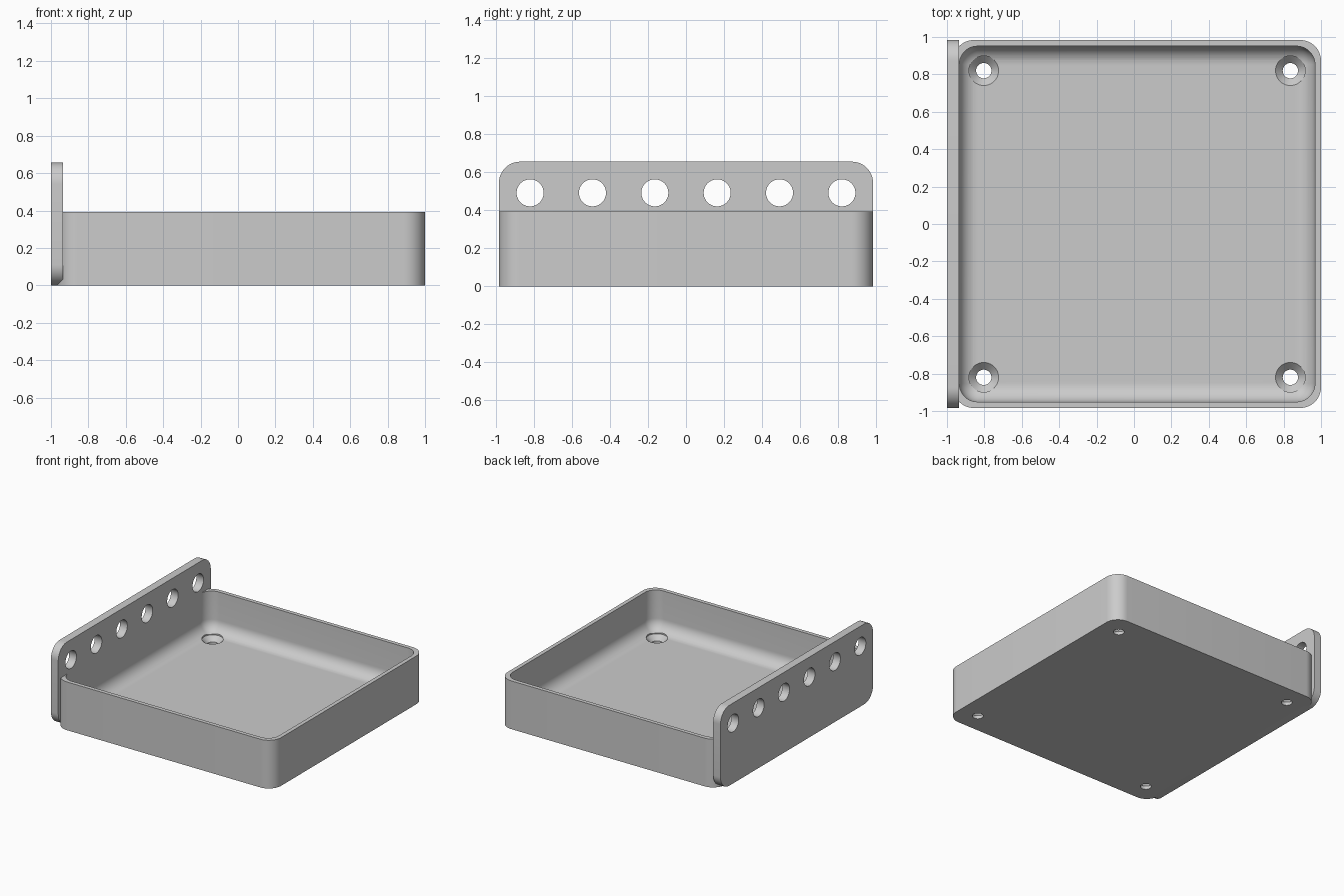
import bpy
import bmesh
from math import sin, cos, pi, radians
from mathutils import Matrix, Vector

cube = bpy.data.objects.get("Cube")
if cube:
    bpy.data.objects.remove(cube, do_unlink=True)

MM = 2 / 61                       # one design unit; the model is 61 units long
TRAY_X = 0.5 * MM                 # tray centre
HALF, WALL, HEIGHT, FLOOR = 30 * MM, MM, 12 * MM, 2 * MM
RADIUS, FILLET = 3.4 * MM, 3 * MM  # outer corners, inner corners and floor edge
PLATE_THICK, PLATE_HEIGHT = 2 * MM, 20 * MM

gray = bpy.data.materials.new("light gray plastic")
gray.use_nodes = True
gray.diffuse_color = (0.6, 0.6, 0.6, 1)
gray.node_tree.nodes["Principled BSDF"].inputs["Base Color"].default_value = (0.6, 0.6, 0.6, 1)


def rounded_rect(hx, hy, r, steps=12):
    """Counter-clockwise outline of a rounded rectangle."""
    pts = []
    for k, (sx, sy) in enumerate(((1, 1), (-1, 1), (-1, -1), (1, -1))):
        for i in range(steps + 1):
            a = (k + i / steps) * pi / 2
            pts.append((sx * (hx - r) + r * cos(a), sy * (hy - r) + r * sin(a)))
    return pts


def loft(name, rings):
    """Solid through a list of equal-length rings, capped at both ends."""
    bm = bmesh.new()
    loops = [[bm.verts.new(p) for p in ring] for ring in rings]
    for a, b in zip(loops, loops[1:]):
        for i in range(len(a)):
            j = (i + 1) % len(a)
            bm.faces.new((a[i], a[j], b[j], b[i]))
    bm.faces.new(loops[0][::-1])
    bm.faces.new(loops[-1])
    bmesh.ops.recalc_face_normals(bm, faces=bm.faces)
    mesh = bpy.data.meshes.new(name)
    bm.to_mesh(mesh)
    bm.free()
    obj = bpy.data.objects.new(name, mesh)
    bpy.context.collection.objects.link(obj)
    mesh.materials.append(gray)
    return obj


def turned(name, profile, matrix, sides=40):
    """Round solid from (radius, height) pairs."""
    rings = [[matrix @ Vector((r * cos(2 * pi * i / sides), r * sin(2 * pi * i / sides), z))
              for i in range(sides)] for r, z in profile]
    return loft(name, rings)


def cut(obj, cutters):
    bpy.context.view_layer.objects.active = obj
    for c in cutters:
        c.hide_render = True
        mod = obj.modifiers.new("hole", "BOOLEAN")
        mod.operation = "DIFFERENCE"
        mod.solver = "EXACT"
        mod.object = c
        bpy.ops.object.modifier_apply(modifier=mod.name)
        bpy.data.objects.remove(c, do_unlink=True)


def smooth(obj):
    bpy.ops.object.select_all(action="DESELECT")
    obj.select_set(True)
    bpy.context.view_layer.objects.active = obj
    bpy.ops.object.shade_smooth_by_angle(angle=radians(30))


# Tray: outer wall, rim, inner wall, then a rounded fillet down to the floor
def tray_ring(inset, z, radius):
    h = HALF - inset
    return [(TRAY_X + x, y, z) for x, y in rounded_rect(h, h, radius)]


rings = [tray_ring(0, 0, RADIUS), tray_ring(0, HEIGHT, RADIUS), tray_ring(WALL, HEIGHT, FILLET)]
for i in range(13):
    a = i / 12 * pi / 2
    rings.append(tray_ring(WALL + FILLET * (1 - cos(a)), FLOOR + FILLET * (1 - sin(a)),
                           max(FILLET * cos(a), 0.002)))
tray = loft("tray", rings)

# Countersunk screw holes in the floor corners
screw = [(1.25 * MM, -MM), (1.25 * MM, FLOOR - 1.2 * MM),
         (2.42 * MM, FLOOR), (2.42 * MM, FLOOR + 2.5 * MM)]
cut(tray, [turned("screw_cutter", screw,
                  Matrix.Translation((TRAY_X + sx * 25 * MM, sy * 25 * MM, 0)))
           for sx in (-1, 1) for sy in (-1, 1)])
smooth(tray)

# Upright side plate with rounded corners
outline = rounded_rect(HALF, PLATE_HEIGHT / 2, RADIUS)
plate = loft("side_plate", [[(x, y, z + PLATE_HEIGHT / 2) for y, z in outline]
                            for x in (-1, -1 + PLATE_THICK)])

# Row of six round holes along the top of the plate
sideways = Matrix.Rotation(pi / 2, 4, "Y")
cut(plate, [turned("plate_cutter", [(2.17 * MM, -2 * MM), (2.17 * MM, 4 * MM)],
                   Matrix.Translation((-1, (i * 10 - 25) * MM, 15 * MM)) @ sideways)
            for i in range(6)])
smooth(plate)
